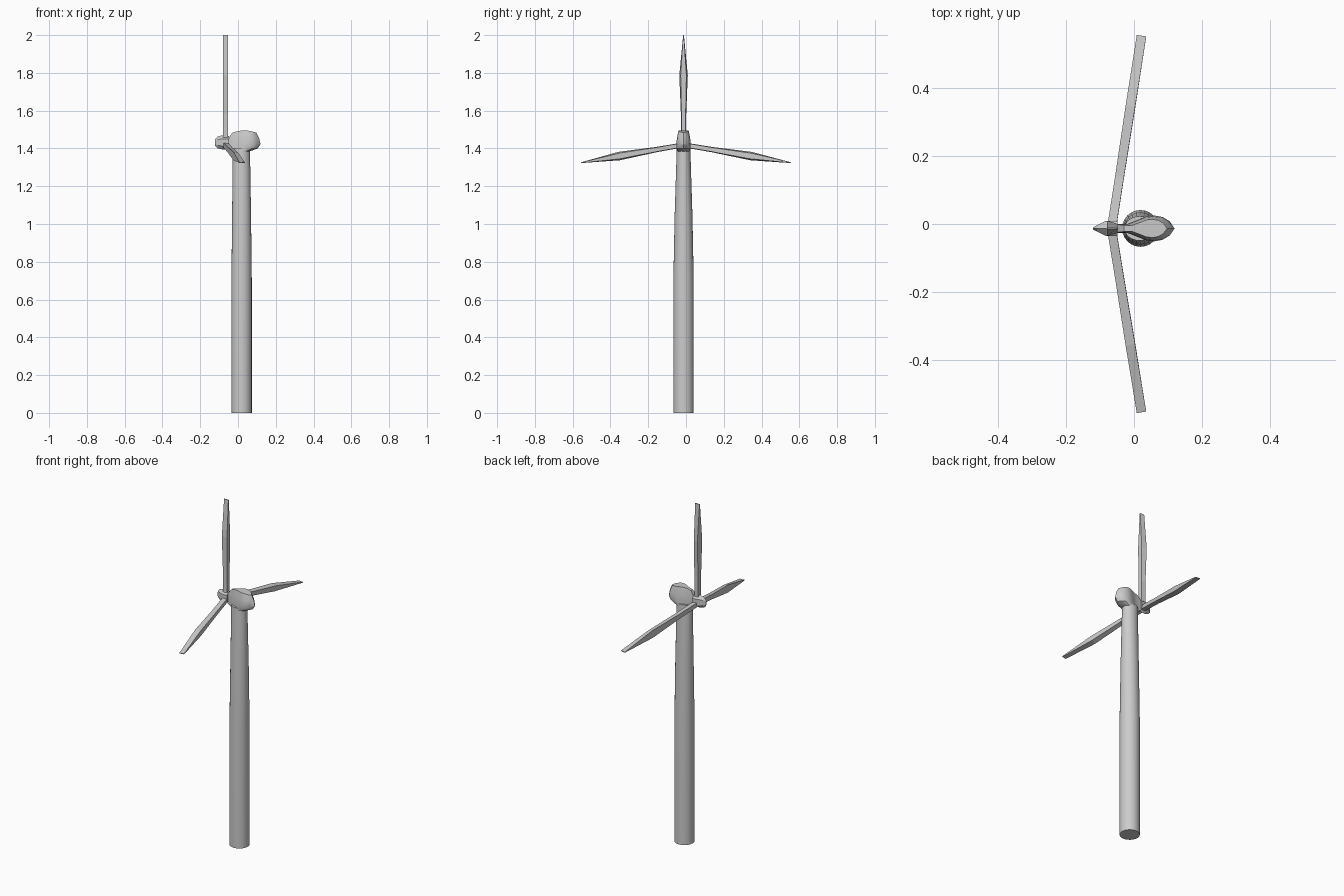
import bpy, math
from mathutils import Vector

if "Cube" in bpy.data.objects:
    bpy.data.objects.remove(bpy.data.objects["Cube"])

CY = -0.013  # common centre line of tower, nacelle and hub


def loft(name, rings, smooth=None):
    """Skin a list of equal-length rings and cap both ends."""
    n = len(rings[0])
    verts = [v for r in rings for v in r]
    faces = [tuple(reversed(range(n))),
             tuple(range(n * (len(rings) - 1), n * len(rings)))]
    for k in range(len(rings) - 1):
        for i in range(n):
            j = (i + 1) % n
            faces.append((k * n + i, k * n + j, (k + 1) * n + j, (k + 1) * n + i))
    me = bpy.data.meshes.new(name)
    me.from_pydata(verts, [], faces)
    ob = bpy.data.objects.new(name, me)
    bpy.context.collection.objects.link(ob)
    bpy.ops.object.select_all(action='DESELECT')
    bpy.context.view_layer.objects.active = ob
    ob.select_set(True)
    bpy.ops.object.mode_set(mode='EDIT')
    bpy.ops.mesh.select_all(action='SELECT')
    bpy.ops.mesh.normals_make_consistent(inside=False)
    bpy.ops.object.mode_set(mode='OBJECT')
    if smooth:
        bpy.ops.object.shade_smooth_by_angle(angle=math.radians(smooth))
    return ob


def ellipse(cx, z, rx, ry, n=24):
    return [(cx + rx * math.cos(2 * math.pi * i / n),
             CY + ry * math.sin(2 * math.pi * i / n), z) for i in range(n)]


# Tower: straight lower half, gently tapered above
loft("tower", [ellipse(0.019, 0.0, 0.054, 0.054),
               ellipse(0.019, 0.7, 0.054, 0.054),
               ellipse(0.019, 1.05, 0.050, 0.047),
               ellipse(0.018, 1.3, 0.047, 0.039),
               ellipse(0.017, 1.40, 0.045, 0.036)], smooth=40)

# Nacelle: stacked teardrop outlines, narrow neck toward the hub
OUTLINE = [(0, .34), (.2, .34), (.38, .66), (.52, .92), (.66, 1),
           (.8, .88), (.92, .55), (1, 0.0)]


def teardrop(x0, x1, half, z, crown=0.0):
    def pt(t, w, s):
        zz = z + crown * (1 - (2 * t - 1) ** 2)
        return (x0 + (x1 - x0) * t, CY + s * w * half, zz)
    return [pt(t, w, 1) for t, w in OUTLINE] + \
           [pt(t, w, -1) for t, w in reversed(OUTLINE[:-1])]


loft("nacelle", [teardrop(-0.03, 0.064, 0.034, 1.385),
                 teardrop(-0.05, 0.104, 0.036, 1.400),
                 teardrop(-0.055, 0.119, 0.038, 1.422),
                 teardrop(-0.05, 0.112, 0.035, 1.455),
                 teardrop(-0.03, 0.097, 0.027, 1.483, 0.012)], smooth=30)

# Hub: hexagonal body closing to a wedge-shaped nose
HZ = 1.432


def hexagon(x, ry, rz):
    return [(x, CY + ry * math.sin(math.pi * i / 3),
             HZ + rz * math.cos(math.pi * i / 3)) for i in range(6)]


loft("hub", [hexagon(-0.121, 0.003, 0.018), hexagon(-0.108, 0.011, 0.031),
             hexagon(-0.082, 0.026, 0.038), hexagon(-0.048, 0.026, 0.034)])


# Blades: four-sided spars widening past half span, chisel tip
def blade(name, root, tip):
    root, tip = Vector(root), Vector(tip)
    d = (tip - root).normalized()
    t = (Vector((1, 0, 0)) - d * d.x).normalized()
    w = d.cross(t)
    rings = []
    for f, front, back, thick in [(0, .026, .022, .026), (.25, .028, .022, .026),
                                  (.62, .045, .030, .028), (1, .004, .004, .028)]:
        c = root.lerp(tip, f)
        a, b = t * (thick / 2), w / 2
        rings.append([c - a - b * front, c + a - b * back,
                      c + a + b * back, c - a + b * front])
    loft(name, rings)


blade("blade_top", (-0.066, CY, 1.44), (-0.066, CY, 2.0))
for side, s in (("left", -1), ("right", 1)):
    blade("blade_" + side, (-0.064, CY + 0.012 * s, 1.417), (0.022, 0.553 * s, 1.325))
